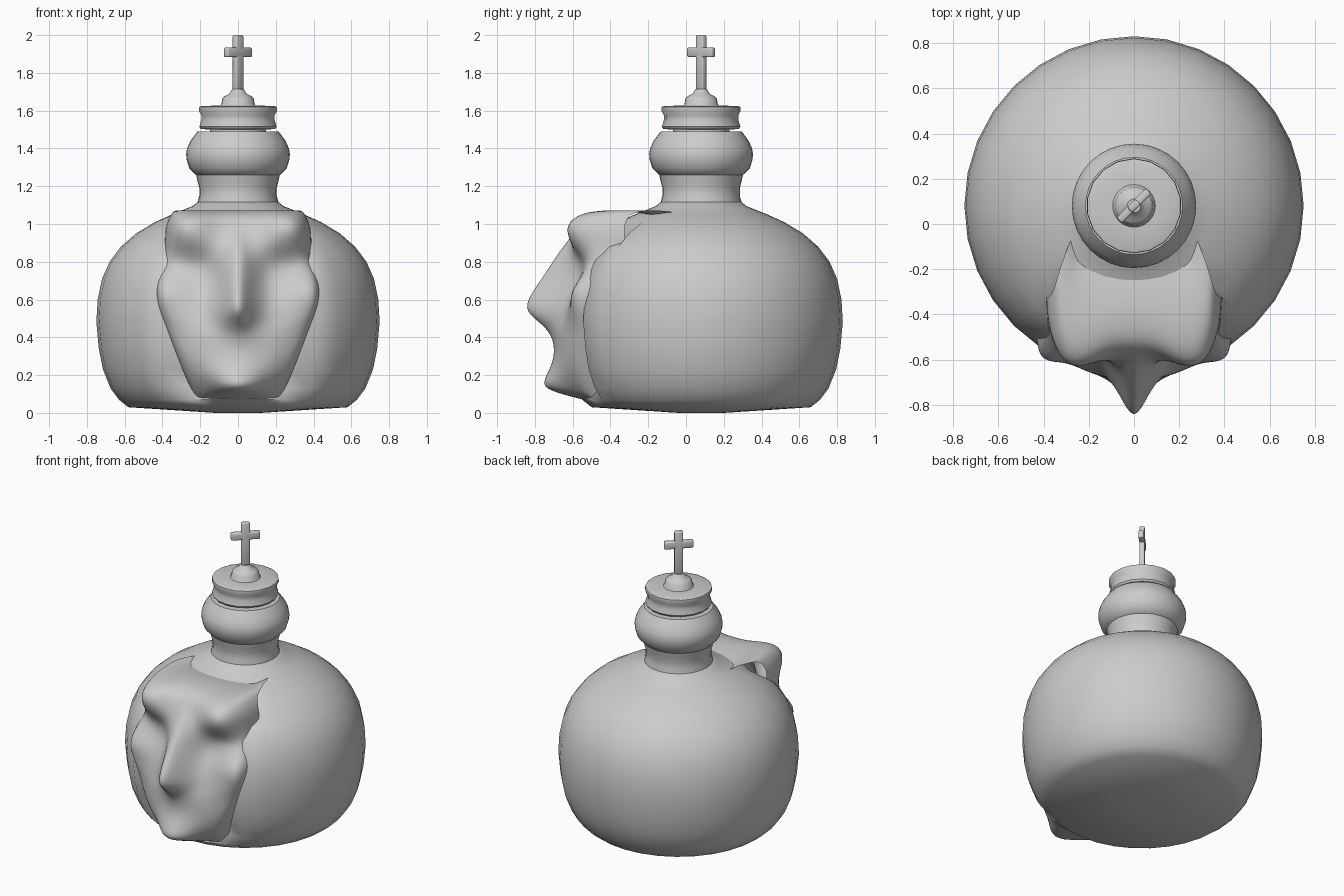
import bpy, bmesh, math
from mathutils import Vector

if "Cube" in bpy.data.objects:
    bpy.data.objects.remove(bpy.data.objects["Cube"])

AX = 0.08  # y of the turning axis


def finish(name, bm, angle=180, subsurf=0):
    bmesh.ops.recalc_face_normals(bm, faces=bm.faces)
    me = bpy.data.meshes.new(name)
    bm.to_mesh(me)
    bm.free()
    ob = bpy.data.objects.new(name, me)
    bpy.context.collection.objects.link(ob)
    if subsurf:
        m = ob.modifiers.new("smooth", "SUBSURF")
        m.levels = m.render_levels = subsurf
    bpy.ops.object.select_all(action="DESELECT")
    ob.select_set(True)
    bpy.context.view_layer.objects.active = ob
    bpy.ops.object.shade_smooth_by_angle(angle=math.radians(angle))
    return ob


def lathe(profile, segs):
    """Turn (radius, z) points around the axis and cap both ends."""
    bm = bmesh.new()
    rings = []
    for r, z in profile:
        rings.append([bm.verts.new((r * math.sin(2 * math.pi * i / segs),
                                    AX + r * math.cos(2 * math.pi * i / segs), z))
                      for i in range(segs)])
    for a, b in zip(rings, rings[1:]):
        for i in range(segs):
            j = (i + 1) % segs
            bm.faces.new((a[i], a[j], b[j], b[i]))
    bm.faces.new(rings[0])
    bm.faces.new(rings[-1])
    return bm


# round bottle body, pressed in slightly behind the face
body = lathe([(.12, 0), (.58, .03), (.63, .07), (.675, .13), (.715, .23), (.737, .34),
              (.75, .48), (.743, .6), (.72, .71), (.68, .80), (.62, .88), (.54, .95),
              (.44, 1.01), (.34, 1.055), (.24, 1.095), (.21, 1.12)], 32)
for v in body.verts:
    if v.co.y < -.2 and abs(v.co.x) < .31 and .12 < v.co.z < 1.0:
        v.co.y += .09
finish("bottle_body", body, 60)

# neck, collar bulb and cap
finish("neck", lathe([(.225, 1.07), (.218, 1.10), (.205, 1.15), (.205, 1.19),
                      (.215, 1.23), (.222, 1.265)], 32), 50)
finish("collar", lathe([(.21, 1.255), (.225, 1.262), (.258, 1.295), (.272, 1.34), (.275, 1.37),
                        (.27, 1.40), (.252, 1.44), (.215, 1.49)], 32), 45)
finish("cap", lathe([(.15, 1.48), (.15, 1.5), (.20, 1.503), (.208, 1.515), (.197, 1.55),
                     (.197, 1.575), (.21, 1.60), (.208, 1.62), (.195, 1.625), (.10, 1.627)], 18), 45)
finish("finial_base", lathe([(.10, 1.62), (.088, 1.635), (.083, 1.665), (.07, 1.677),
                             (.045, 1.69), (.03, 1.715)], 24), 50)

# cross, turned 45 degrees
cross = bmesh.new()
for w, d, z0, z1 in ((.027, .017, 1.69, 2.0), (.092, .017, 1.883, 1.935)):
    verts = bmesh.ops.create_cube(cross, size=1)["verts"]
    for v in verts:
        v.co = Vector((v.co.x * 2 * w, v.co.y * 2 * d, z0 + (v.co.z + .5) * (z1 - z0)))
bmesh.ops.bevel(cross, geom=cross.edges[:], offset=.008, segments=2, affect="EDGES", profile=.5)
ob = finish("cross", cross, 60)
ob.location = (0, AX, 0)
ob.rotation_euler = (0, 0, math.radians(45))

# face relief: each row is height, half width, then depth from middle to edge
FRACS = (0, .15, .35, .6, .85, 1)
ROWS = [
    (1.07, .28, -.30, -.30, -.30, -.30, -.28, -.22),
    (1.075, .33, -.42, -.42, -.43, -.46, -.44, -.36),
    (1.05, .35, -.53, -.53, -.54, -.59, -.58, -.45),
    (.98, .38, -.57, -.57, -.59, -.65, -.64, -.47),
    (.89, .38, -.66, -.61, -.61, -.62, -.58, -.46),
    (.80, .39, -.73, -.66, -.57, -.53, -.51, -.46),
    (.72, .42, -.79, -.69, -.55, -.55, -.56, -.53),
    (.64, .43, -.86, -.72, -.59, -.60, -.62, -.60),
    (.55, .42, -.91, -.76, -.63, -.62, -.61, -.58),
    (.49, .40, -.81, -.75, -.65, -.63, -.61, -.56),
    (.42, .37, -.71, -.70, -.68, -.65, -.60, -.56),
    (.30, .32, -.69, -.69, -.68, -.66, -.62, -.57),
    (.20, .28, -.74, -.735, -.71, -.66, -.60, -.55),
    (.135, .25, -.77, -.76, -.72, -.62, -.57, -.52),
    (.095, .23, -.65, -.64, -.62, -.58, -.54, -.50),
]
face = bmesh.new()
grid = []
ends = [(1.04, .24) + (-.14,) * 6] + ROWS + [(.05, .22) + (-.46,) * 6]
for z, w, *ys in ends:
    half = [(w * f, y) for f, y in zip(FRACS, ys)]
    half.append((w * 1.02, max(ys) + .14))  # edge sinks into the body
    line = [(-x, y) for x, y in half[:0:-1]] + half
    grid.append([face.verts.new((x, y, z)) for x, y in line])
for a, b in zip(grid, grid[1:]):
    for i in range(len(a) - 1):
        face.faces.new((a[i], b[i], b[i + 1], a[i + 1]))
finish("face_relief", face, 180, subsurf=2)
